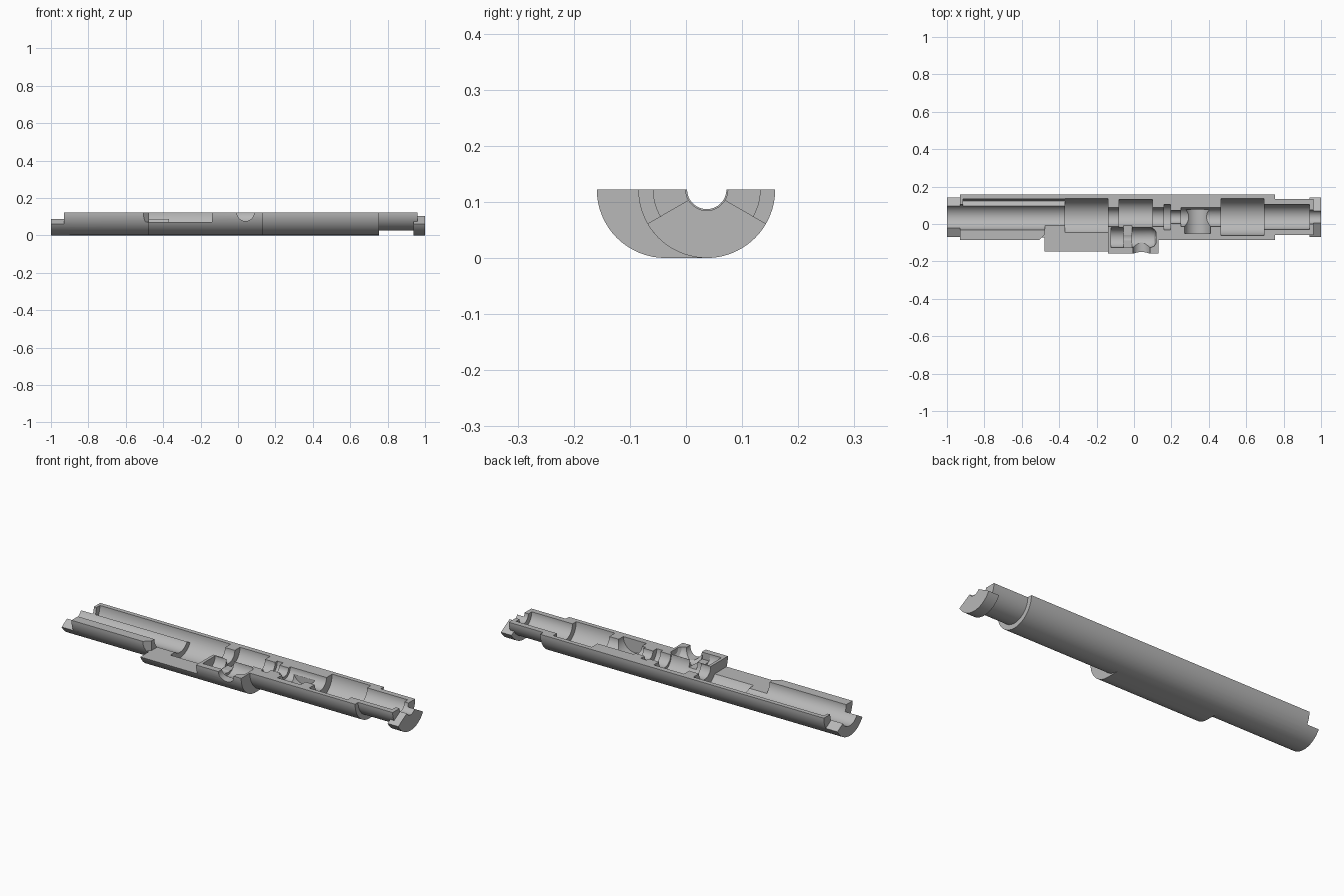
import bpy, bmesh, math
from mathutils import Matrix

if "Cube" in bpy.data.objects:
    bpy.data.objects.remove(bpy.data.objects["Cube"])

R, H, YC = 0.122, 0.122, 0.037      # outer radius, parting plane height, main axis y
BULGE_Y, POCKET_Y = -0.037, -0.073
SEG = 64

gray = bpy.data.materials.new("plain_gray")
gray.diffuse_color = (0.48, 0.48, 0.48, 1)
gray.use_nodes = True
gray.node_tree.nodes["Principled BSDF"].inputs["Base Color"].default_value = gray.diffuse_color


def finish(name, bm):
    bmesh.ops.recalc_face_normals(bm, faces=bm.faces)
    me = bpy.data.meshes.new(name)
    bm.to_mesh(me)
    bm.free()
    me.materials.append(gray)
    ob = bpy.data.objects.new(name, me)
    bpy.context.collection.objects.link(ob)
    return ob


def prism(name, pts, x0, x1):
    """Extrude a (y, z) outline along x."""
    bm = bmesh.new()
    a = [bm.verts.new((x0, y, z)) for y, z in pts]
    b = [bm.verts.new((x1, y, z)) for y, z in pts]
    bm.faces.new(a)
    bm.faces.new(b)
    for i in range(len(pts)):
        j = (i + 1) % len(pts)
        bm.faces.new((a[i], a[j], b[j], b[i]))
    return finish(name, bm)


def lathe(name, steps, y=YC):
    """Closed turned shape along x from (x, radius) steps."""
    bm = bmesh.new()
    rings = []
    for x, r in steps:
        rings.append([bm.verts.new((x, y + r * math.cos(t), H + r * math.sin(t)))
                      for t in [2 * math.pi * i / SEG for i in range(SEG)]])
    bm.faces.new(rings[0])
    bm.faces.new(rings[-1])
    for p, q in zip(rings, rings[1:]):
        for i in range(SEG):
            j = (i + 1) % SEG
            bm.faces.new((p[i], p[j], q[j], q[i]))
    return finish(name, bm)


def stepped(start, sections):
    """Turn (end x, radius) sections into lathe steps."""
    out = []
    for end, r in sections:
        out += [(start, r), (end, r)]
        start = end
    return out


def arc(y, r, a0, a1, n=32):
    angles = [math.radians(a0 + (a1 - a0) * i / n) for i in range(n + 1)]
    return [(y + r * math.cos(t), H + r * math.sin(t)) for t in angles]


def cross_hole(name, x, r, y0, y1):
    """Cylinder along y on the parting plane."""
    bm = bmesh.new()
    m = Matrix.Translation((x, (y0 + y1) / 2, H)) @ Matrix.Rotation(math.pi / 2, 4, 'X')
    bmesh.ops.create_cone(bm, cap_ends=True, segments=48, radius1=r, radius2=r,
                          depth=y1 - y0, matrix=m)
    return finish(name, bm)


def box(name, x0, x1, y0, y1, z0, z1):
    return prism(name, [(y0, z0), (y1, z0), (y1, z1), (y0, z1)], x0, x1)


# Outer shell, with the reduced neck on the right
body = lathe("half_shell_body", stepped(-0.93, [(0.755, R), (0.96, 0.096)]))

# Side bulge and the two end lugs
lug = [(YC, H)] + arc(YC, R, 210, 330)
adds = [
    prism("side_bulge", arc(BULGE_Y, R, 90, 270) + [(YC, 0), (YC, 2 * R)], -0.478, 0.13),
    prism("left_lug", lug, -1.0, -0.9),
    prism("right_lug", lug, 0.937, 1.0),
]

# Window in the front wall, with a slanted left end
bm = bmesh.new()
outline = [(-0.512, -0.09), (-0.475, -0.055), (-0.475, 0.03), (-0.138, 0.03),
           (-0.138, -0.3), (-0.512, -0.3)]
low = [bm.verts.new((x, y, 0.07)) for x, y in outline]
high = [bm.verts.new((x, y, 0.4)) for x, y in outline]
bm.faces.new(low)
bm.faces.new(high)
for i in range(6):
    j = (i + 1) % 6
    bm.faces.new((low[i], low[j], high[j], high[i]))
window = finish("window_cutter", bm)

cuts = [
    # Stepped main bore
    lathe("bore_cutter", stepped(-1.1, [
        (-0.37, 0.068), (-0.138, 0.098), (0.16, 0.05), (0.195, 0.068), (0.25, 0.035),
        (0.465, 0.05), (0.695, 0.098), (0.937, 0.0665), (1.1, 0.0375)])),
    # Middle chamber, sitting slightly to the back
    lathe("chamber_cutter", [(-0.08, 0.075), (0.1, 0.075)], 0.056),
    # Sector groove along the back of the left bore
    prism("groove_cutter", [(YC, H)] + arc(YC, 0.098, -30, 60), -0.915, -0.365),
    window,
    # Side pocket with a rounded right end and a link to the main bore
    lathe("pocket_cutter", stepped(-0.122, [(-0.055, 0.053), (-0.01, 0.04), (0.09, 0.053)])
          + [(0.108, 0.045), (0.118, 0.03)], POCKET_Y),
    box("link_cutter", -0.055, -0.01, -0.125, 0.0, 0.085, 0.4),
    cross_hole("side_hole_cutter", 0.04, 0.046, -0.3, -0.07),
    cross_hole("trough_cutter", 0.34, 0.069, -0.052, 0.078),
    # Parting plane
    box("parting_cutter", -1.5, 1.5, -0.5, 0.5, H, 0.6),
]

for tools, op in ((adds, 'UNION'), (cuts, 'DIFFERENCE')):
    for tool in tools:
        tool.hide_render = True
        mod = body.modifiers.new(tool.name, 'BOOLEAN')
        mod.operation, mod.object, mod.solver = op, tool, 'EXACT'

# Bake the cuts and drop the helpers
dg = bpy.context.evaluated_depsgraph_get()
mesh = bpy.data.meshes.new_from_object(body.evaluated_get(dg))
body.modifiers.clear()
body.data = mesh
for tool in adds + cuts:
    bpy.data.objects.remove(tool)

bpy.context.view_layer.objects.active = body
body.select_set(True)
bpy.ops.object.shade_smooth_by_angle(angle=math.radians(25))
